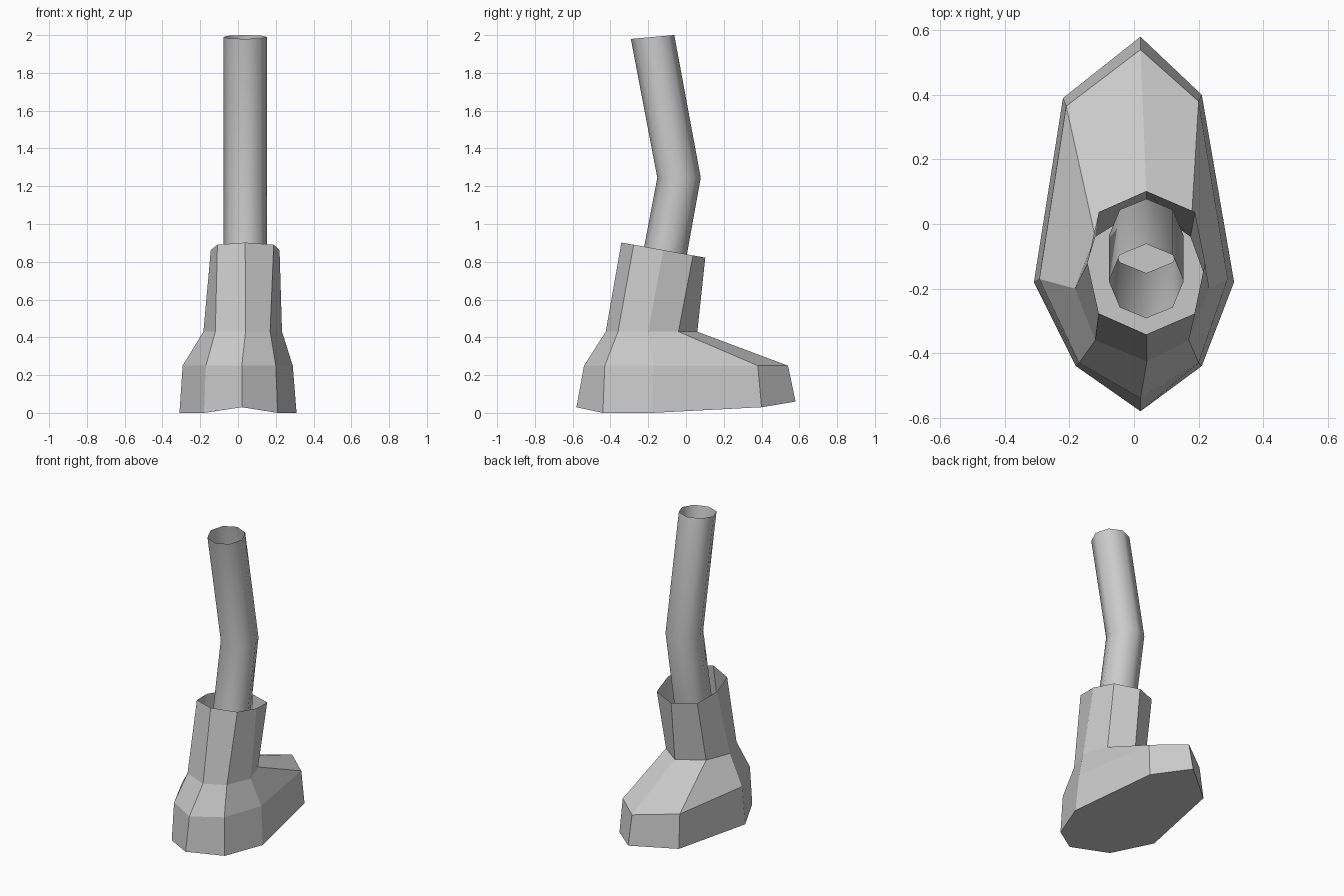
import bpy, bmesh, math

if "Cube" in bpy.data.objects:
    bpy.data.objects.remove(bpy.data.objects["Cube"])


def loft(name, rings, cap_bottom=False, smooth=False):
    """Skin a stack of equal-length closed rings, open at the top."""
    bm = bmesh.new()
    loops = [[bm.verts.new(p) for p in ring] for ring in rings]
    n = len(loops[0])
    for low, high in zip(loops, loops[1:]):
        for i in range(n):
            j = (i + 1) % n
            bm.faces.new((low[i], low[j], high[j], high[i]))
    if cap_bottom:
        bm.faces.new(loops[0][::-1])
    for f in bm.faces:
        f.smooth = smooth
    mesh = bpy.data.meshes.new(name)
    bm.to_mesh(mesh)
    bm.free()
    obj = bpy.data.objects.new(name, mesh)
    bpy.context.collection.objects.link(obj)
    return obj


def octagon(cx, cy, cz, rx, ry, slope):
    """Eight-sided ring, points on the axes, tilted along y."""
    ring = []
    for k in range(8):
        a = math.radians(45 * k - 90)
        dy = ry * math.sin(a)
        ring.append((cx + rx * math.cos(a), cy + dy, cz + slope * dy))
    return ring


# Boot: sole edge, upper edge of the foot, ankle, tilted open cuff
sole = [(0.02, -0.58, 0.03), (0.21, -0.44, 0), (0.31, -0.18, 0), (0.21, 0.40, 0.03),
        (0.02, 0.58, 0.06), (-0.22, 0.39, 0.03), (-0.31, -0.18, 0), (-0.18, -0.44, 0)]
foot = [(0.02, -0.54), (0.20, -0.43), (0.29, -0.17), (0.20, 0.38),
        (0.02, 0.54), (-0.21, 0.365), (-0.293, -0.17), (-0.17, -0.43)]
foot = [(x, y, 0.25) for x, y in foot]
ankle = [(0.04, -0.425), (0.17, -0.36), (0.233, -0.20), (0.175, -0.04),
         (0.04, 0.06), (-0.12, -0.04), (-0.183, -0.20), (-0.12, -0.36)]
ankle = [(x, y, 0.43) for x, y in ankle]
cuff = octagon(0.038, -0.12, 0.862, 0.182, 0.222, -0.18)
# Push the diagonal cuff corners out to the wider outline
for i in (1, 3, 5, 7):
    x, y, z = cuff[i]
    cuff[i] = (0.04 + math.copysign(0.149, x - 0.04), y, z)
loft("boot", [sole, foot, ankle, cuff], cap_bottom=True)

# Leg: bent hollow tube, lower end hidden inside the boot
leg = loft("leg", [octagon(0.038, -0.175, 0.50, 0.116, 0.115, -0.18),
                   octagon(0.038, -0.037, 1.245, 0.116, 0.115, 0.0),
                   octagon(0.038, -0.177, 1.99, 0.116, 0.115, 0.09)], smooth=True)
